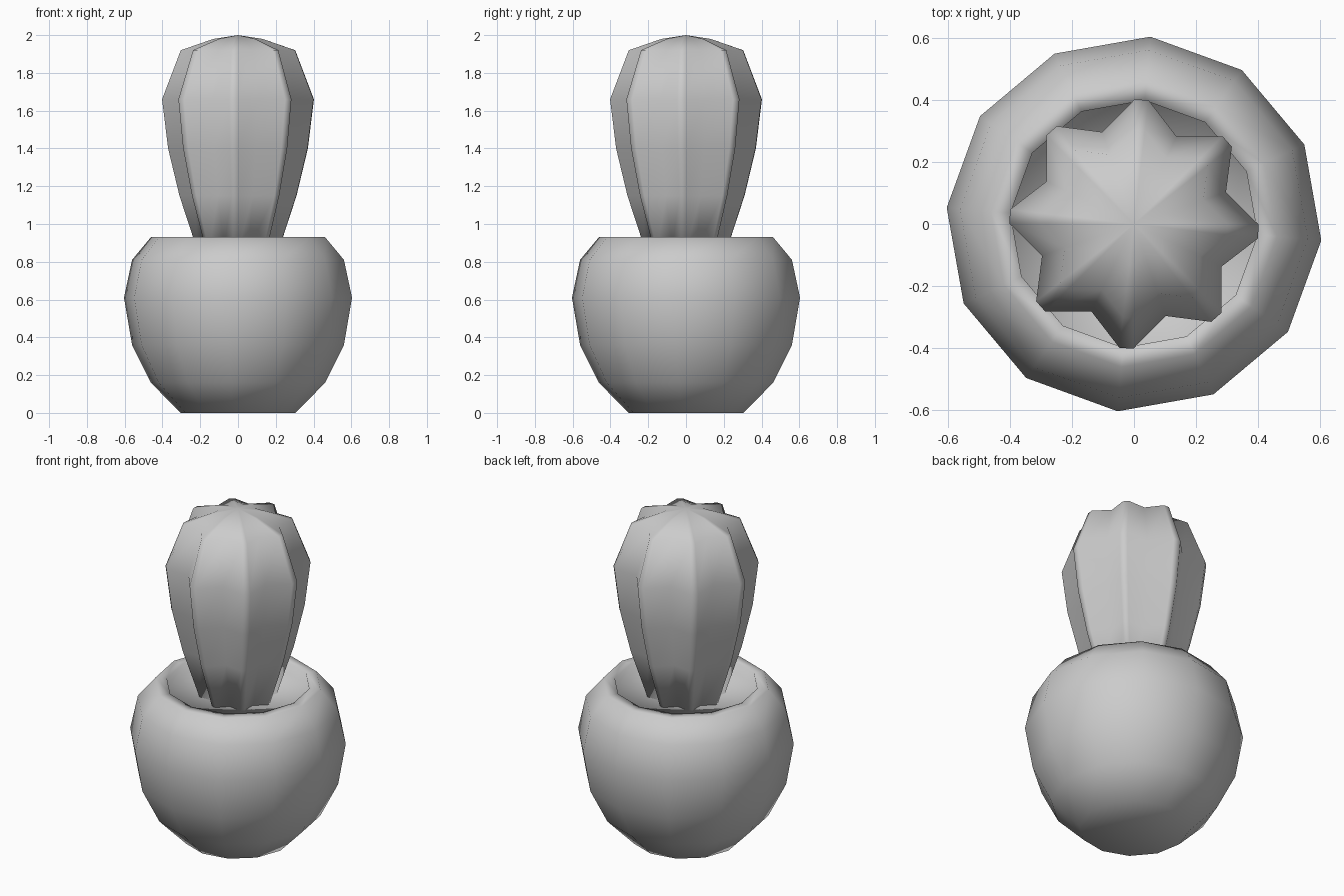
import bpy, bmesh
from math import cos, sin, radians

if "Cube" in bpy.data.objects:
    bpy.data.objects.remove(bpy.data.objects["Cube"])


def loft(name, section, profile):
    """Stack a cross-section [(angle, scale)] along a profile [(radius, z)]; radius 0 closes to a point."""
    bm = bmesh.new()
    rings = []
    for r, z in profile:
        if r == 0:
            rings.append([bm.verts.new((0, 0, z))])
        else:
            rings.append([bm.verts.new((r * s * cos(radians(a)), r * s * sin(radians(a)), z))
                          for a, s in section])
    n = len(section)
    for low, high in zip(rings, rings[1:]):
        for i in range(n):
            j = (i + 1) % n
            if len(low) == 1:
                bm.faces.new((low[0], high[j], high[i]))
            elif len(high) == 1:
                bm.faces.new((low[i], low[j], high[0]))
            else:
                bm.faces.new((low[i], low[j], high[j], high[i]))
    bmesh.ops.recalc_face_normals(bm, faces=bm.faces)
    mesh = bpy.data.meshes.new(name)
    bm.to_mesh(mesh)
    bm.free()
    mesh.shade_smooth()
    obj = bpy.data.objects.new(name, mesh)
    bpy.context.collection.objects.link(obj)
    return obj


# round pot: 12 sides, flat rim, short inner wall down to the soil
pot_section = [(-5 + 30 * k, 1) for k in range(12)]
loft("pot", pot_section, [
    (0, 0), (0.306, 0), (0.463, 0.16), (0.563, 0.36), (0.606, 0.61),
    (0.563, 0.81), (0.463, 0.93), (0.40, 0.93), (0.40, 0.865), (0, 0.865)])

# cactus: eight blunt ribs with valleys between them
rib_section = []
for k in range(8):
    a = -3.5 + 45 * k
    rib_section += [(a - 3.2, 1), (a + 3.2, 1), (a + 22.5, 0.78)]
loft("cactus", rib_section, [
    (0, 0.86), (0.215, 0.86), (0.31, 1.15), (0.37, 1.40), (0.402, 1.66),
    (0.303, 1.92), (0.13, 1.98), (0, 2.0)])
